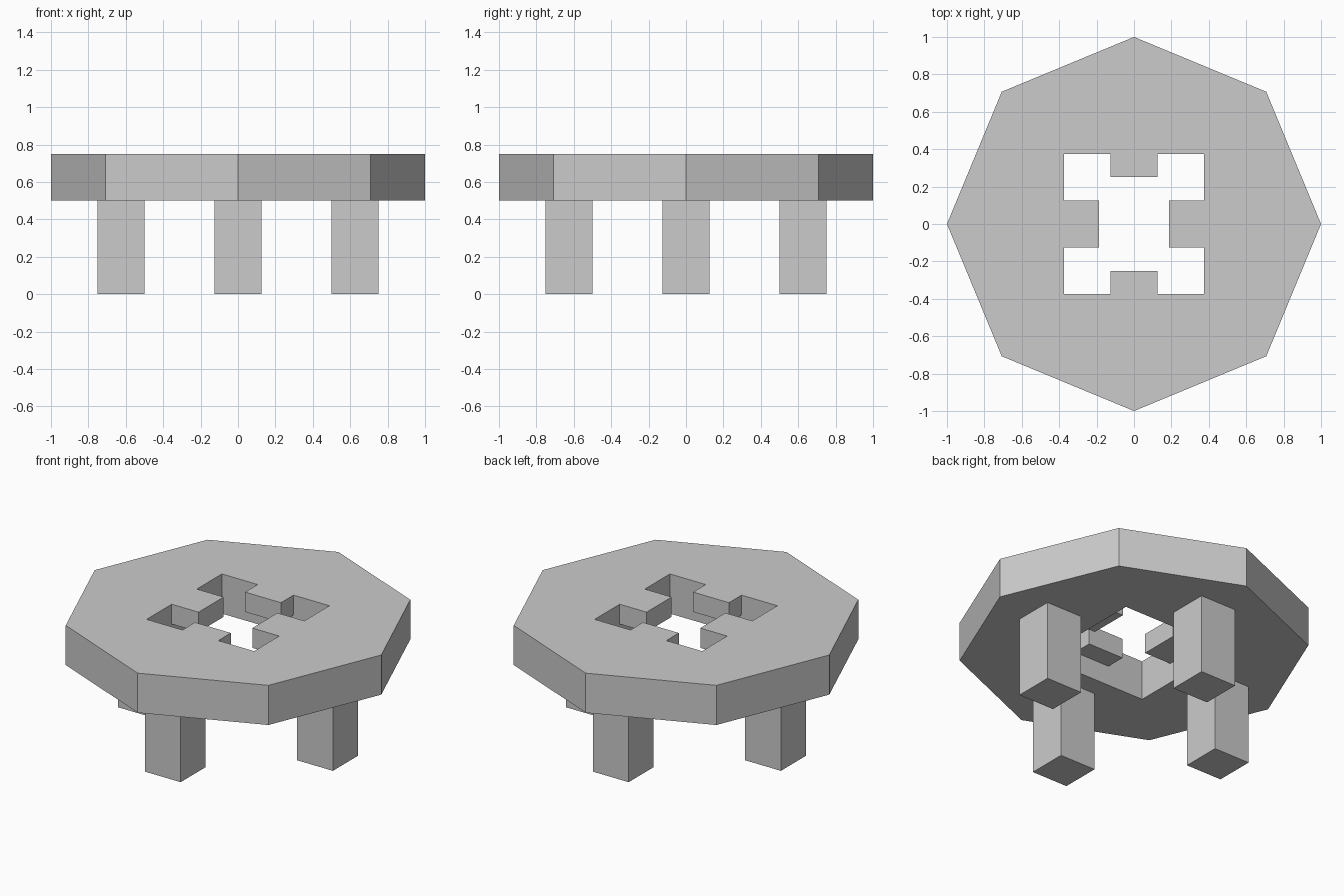
import bpy, bmesh
from math import cos, sin, pi

if "Cube" in bpy.data.objects:
    bpy.data.objects.remove(bpy.data.objects["Cube"])

TOP, THICK = 0.75, 0.25


def add_object(name, bm):
    mesh = bpy.data.meshes.new(name)
    bm.to_mesh(mesh)
    bm.free()
    obj = bpy.data.objects.new(name, mesh)
    bpy.context.collection.objects.link(obj)
    return obj


def box(name, x, y, z, sx, sy, sz):
    bm = bmesh.new()
    bmesh.ops.create_cube(bm, size=1)
    for v in bm.verts:
        v.co = (x + v.co.x * sx, y + v.co.y * sy, z + v.co.z * sz)
    return add_object(name, bm)


def ring(bm, sides, radius, start):
    verts = [bm.verts.new((radius * cos(start + 2 * pi * i / sides),
                           radius * sin(start + 2 * pi * i / sides), TOP))
             for i in range(sides)]
    return [bm.edges.new((verts[i], verts[(i + 1) % sides])) for i in range(sides)]


# Octagonal tabletop with a square hole, thickened downwards
bm = bmesh.new()
edges = ring(bm, 8, 1.0, 0) + ring(bm, 4, 0.375 * 2 ** 0.5, pi / 4)
bmesh.ops.triangle_fill(bm, edges=edges, use_beauty=True, normal=(0, 0, 1))
for f in bm.faces:
    f.normal_update()
    if f.normal.z < 0:
        f.normal_flip()
tabletop = add_object("tabletop", bm)
solid = tabletop.modifiers.new("thickness", 'SOLIDIFY')
solid.thickness = THICK
solid.offset = -1

# Half-height tabs reaching into the hole, and one leg under each side
for side, dx, dy in (("right", 1, 0), ("left", -1, 0), ("back", 0, 1), ("front", 0, -1)):
    reach = 0.1875 if dx else 0.125
    mid = 0.375 - reach / 2
    size = (reach, 0.25) if dx else (0.25, reach)
    box(side + "_tab", dx * mid, dy * mid, 0.6875, *size, 0.125)
    box(side + "_leg", dx * 0.625, dy * 0.625, 0.25, 0.25, 0.25, 0.5)
